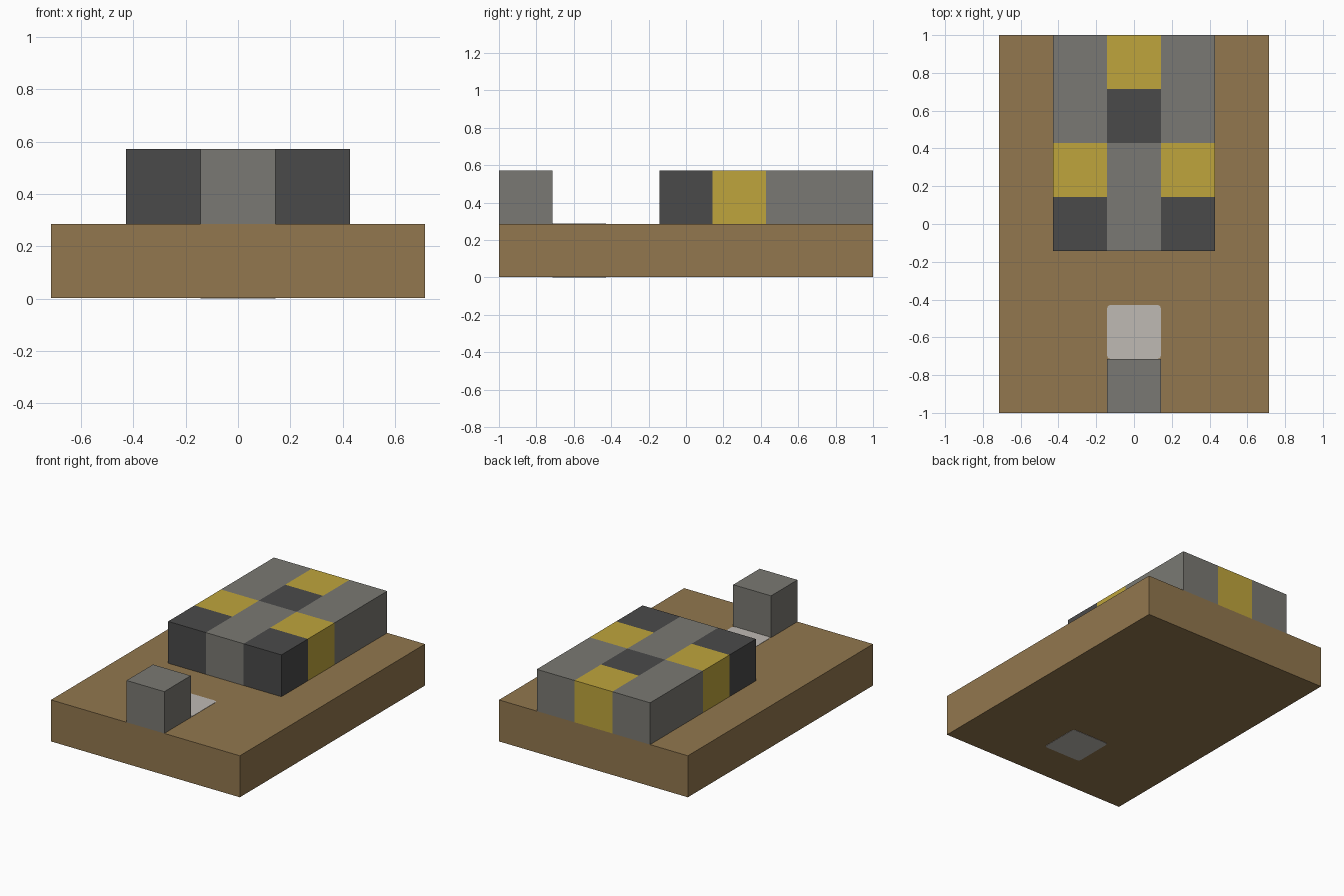
import bpy
import bmesh
from mathutils import Matrix, Vector

old = bpy.data.objects.get("Cube")
if old:
    bpy.data.objects.remove(old, do_unlink=True)

CELL = 2 / 7   # one block of the grid
LIFT = 0.002   # how far the inlay stands proud of the board


def make_material(name, rgb):
    """Flat material from an 8-bit display colour, converted to linear."""
    linear = [((c / 255 + 0.055) / 1.055) ** 2.4 for c in rgb]
    mat = bpy.data.materials.new(name)
    mat.use_nodes = True
    mat.diffuse_color = (*linear, 1)
    mat.node_tree.nodes["Principled BSDF"].inputs["Base Color"].default_value = (*linear, 1)
    return mat


wood = make_material("brown wood", (146, 119, 78))
grey = make_material("stone grey", (122, 121, 115))
dark = make_material("dark grey", (74, 74, 74))
gold = make_material("gold", (191, 165, 60))
pale = make_material("pale stone", (191, 186, 180))


def box_mesh(low, high):
    """A box between two corners."""
    low, high = Vector(low), Vector(high)
    bm = bmesh.new()
    bmesh.ops.create_cube(bm, size=1, matrix=Matrix.Translation((low + high) / 2)
                          @ Matrix.Diagonal((*(high - low), 1)))
    return bm


def finish(bm, name, materials):
    mesh = bpy.data.meshes.new(name)
    bm.to_mesh(mesh)
    bm.free()
    for mat in materials:
        mesh.materials.append(mat)
    obj = bpy.data.objects.new(name, mesh)
    bpy.context.collection.objects.link(obj)
    return obj


# Board
finish(box_mesh((-2.5 * CELL, -1, LIFT), (2.5 * CELL, 1, CELL)), "board", [wood])

# Front post
finish(box_mesh((-CELL / 2, -1, CELL), (CELL / 2, -1 + CELL, 2 * CELL)), "front_post", [grey])

# Pale inlay running through the board, with softened corners
inlay = box_mesh((-CELL / 2, -1 + CELL, 0), (CELL / 2, -1 + 2 * CELL, CELL + LIFT))
uprights = [e for e in inlay.edges
            if abs(e.verts[0].co.z - e.verts[1].co.z) > CELL / 2]
bmesh.ops.bevel(inlay, geom=uprights, offset=0.02, segments=3, profile=0.5, affect='EDGES')
finish(inlay, "inlay", [pale])

# Patterned block: one solid cut along the grid, each cell with its own colour
PATTERN = ["DGD", "YGY", "GDG", "GYG"]   # front row first
left, front = -1.5 * CELL, 1 - 4 * CELL
block = box_mesh((left, front, CELL), (-left, 1, 2 * CELL))


def cut(point, normal):
    bmesh.ops.bisect_plane(block, geom=block.verts[:] + block.edges[:] + block.faces[:],
                           plane_co=point, plane_no=normal)


for i in range(1, 3):
    cut((left + i * CELL, 0, 0), (1, 0, 0))
for j in range(1, 4):
    cut((0, front + j * CELL, 0), (0, 1, 0))
for face in block.faces:
    centre = face.calc_center_median()
    column = min(2, max(0, int((centre.x - left) / CELL)))
    row = min(3, max(0, int((centre.y - front) / CELL)))
    face.material_index = "GDY".index(PATTERN[row][column])
finish(block, "patterned_block", [grey, dark, gold])
